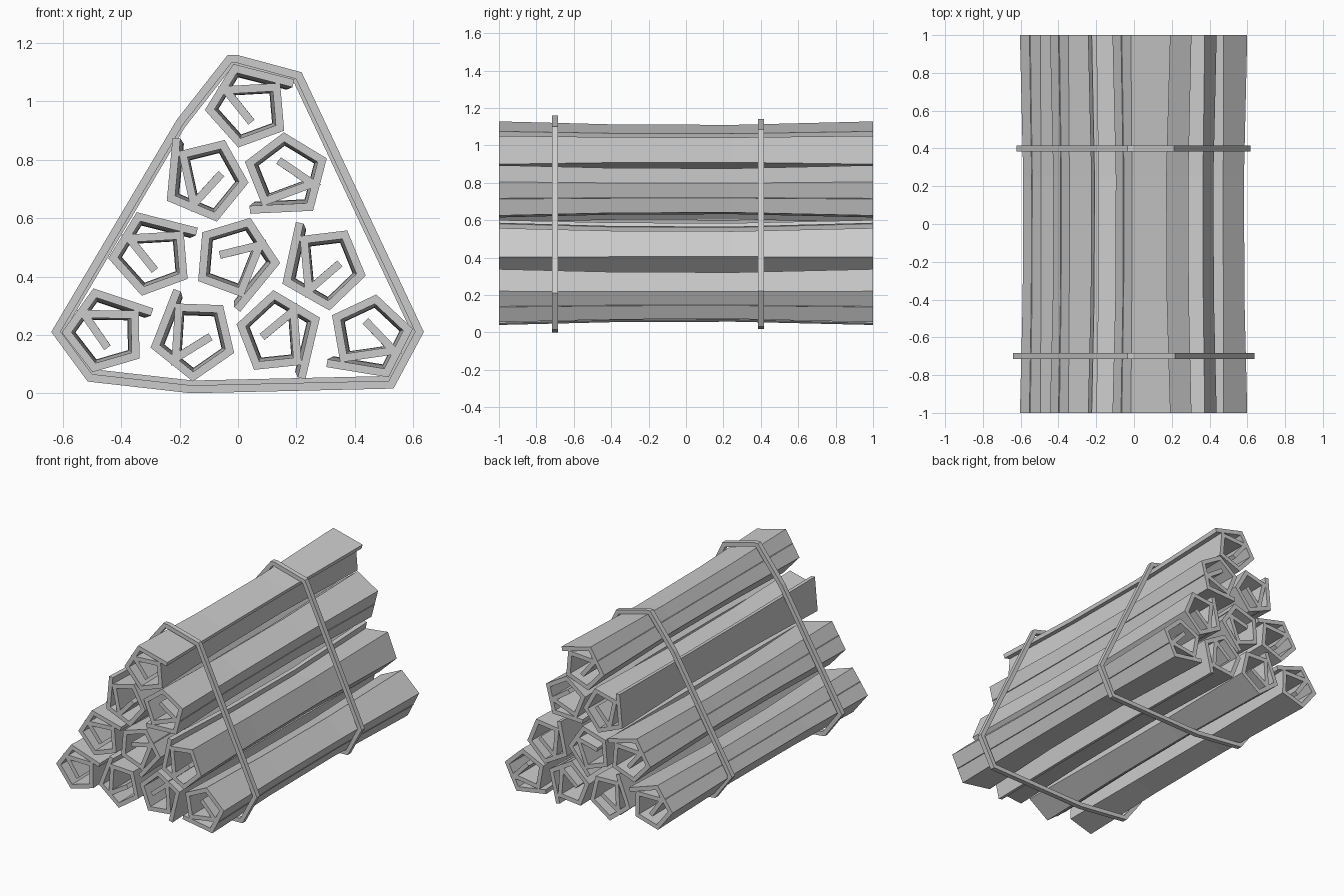
import bpy, bmesh
from math import radians
from mathutils import Vector, Matrix

if "Cube" in bpy.data.objects:
    bpy.data.objects.remove(bpy.data.objects["Cube"])


def offset_line(pts, d, closed):
    """Mitred parallel copy of a 2D polyline, moved d to its right."""
    n, out = len(pts), []
    for i, p in enumerate(pts):
        a = pts[i - 1] if closed or i > 0 else None
        b = pts[(i + 1) % n] if closed or i < n - 1 else None
        dirs = [v.normalized() for v in ((p - a) if a else None, (b - p) if b else None) if v]
        norms = [Vector((v.y, -v.x)) for v in dirs]
        m = sum(norms, Vector((0, 0))).normalized()
        out.append(p + m * d / max(m.dot(norms[0]), 0.4))
    return out


def strip(name, pts, thick, stations, closed, centre=Vector((0, 0)), inset=False):
    """Thick strip following pts in XZ, lofted along y through (y, scale) stations."""
    outer = offset_line(pts, 0 if inset else thick / 2, closed)
    inner = offset_line(pts, -thick if inset else -thick / 2, closed)
    bm = bmesh.new()
    rows = []
    for y, s in stations:
        rows.append([[bm.verts.new((centre.x + p.x * s, y, centre.y + p.y * s)) for p in side]
                     for side in (outer, inner)])
    n = len(pts)
    segs = [(i, (i + 1) % n) for i in range(n if closed else n - 1)]
    for r0, r1 in zip(rows, rows[1:]):
        for k in (0, 1):
            for i, j in segs:
                bm.faces.new((r0[k][i], r0[k][j], r1[k][j], r1[k][i]))
        if not closed:
            for i in (0, n - 1):
                bm.faces.new((r0[0][i], r0[1][i], r1[1][i], r1[0][i]))
    for r in (rows[0], rows[-1]):
        for i, j in segs:
            bm.faces.new((r[0][i], r[0][j], r[1][j], r[1][i]))
    bmesh.ops.recalc_face_normals(bm, faces=bm.faces)
    me = bpy.data.meshes.new(name)
    bm.to_mesh(me)
    bm.free()
    bpy.context.collection.objects.link(bpy.data.objects.new(name, me))


# Rolled sheets: one five-sided spiral profile, turned differently for each roll
spiral = [Vector(p) for p in [(.164, .083), (-.036, .134), (-.123, -.007), (-.021, -.121),
                              (.118, -.07), (.106, .07), (-.068, .06), (.02, -.05)]]
rolls = [(.026, .979, 0), (-.103, .725, 99), (.173, .756, 197),
         (-.305, .471, 0), (-.009, .471, 245), (.300, .423, 92),
         (-.464, .207, -4), (-.146, .180, 83), (.132, .214, 271), (.461, .200, 185)]
pinch = [(-1, 1), (-.4, .895), (.25, .875), (1, 1)]
for k, (x, z, ang) in enumerate(rolls):
    rot = Matrix.Rotation(radians(ang), 2)
    strip(f"roll_{k + 1}", [rot @ p for p in spiral], .027, pinch, False, Vector((x, z)))

# Two straps around the stack
mid = Vector((0, .58))
loop = [Vector(p) - mid for p in [(-.035, 1.16), (-.005, 1.16), (.218, 1.10), (.637, .21),
                                  (.533, .016), (-.16, 0), (-.515, .04), (-.64, .21), (-.21, .937)]]
loop.reverse()
for name, y, s in (("front_strap", -.7, 1), ("back_strap", .4, .97)):
    strip(name, loop, .027, [(y - .016, s), (y + .016, s)], True, mid, True)
